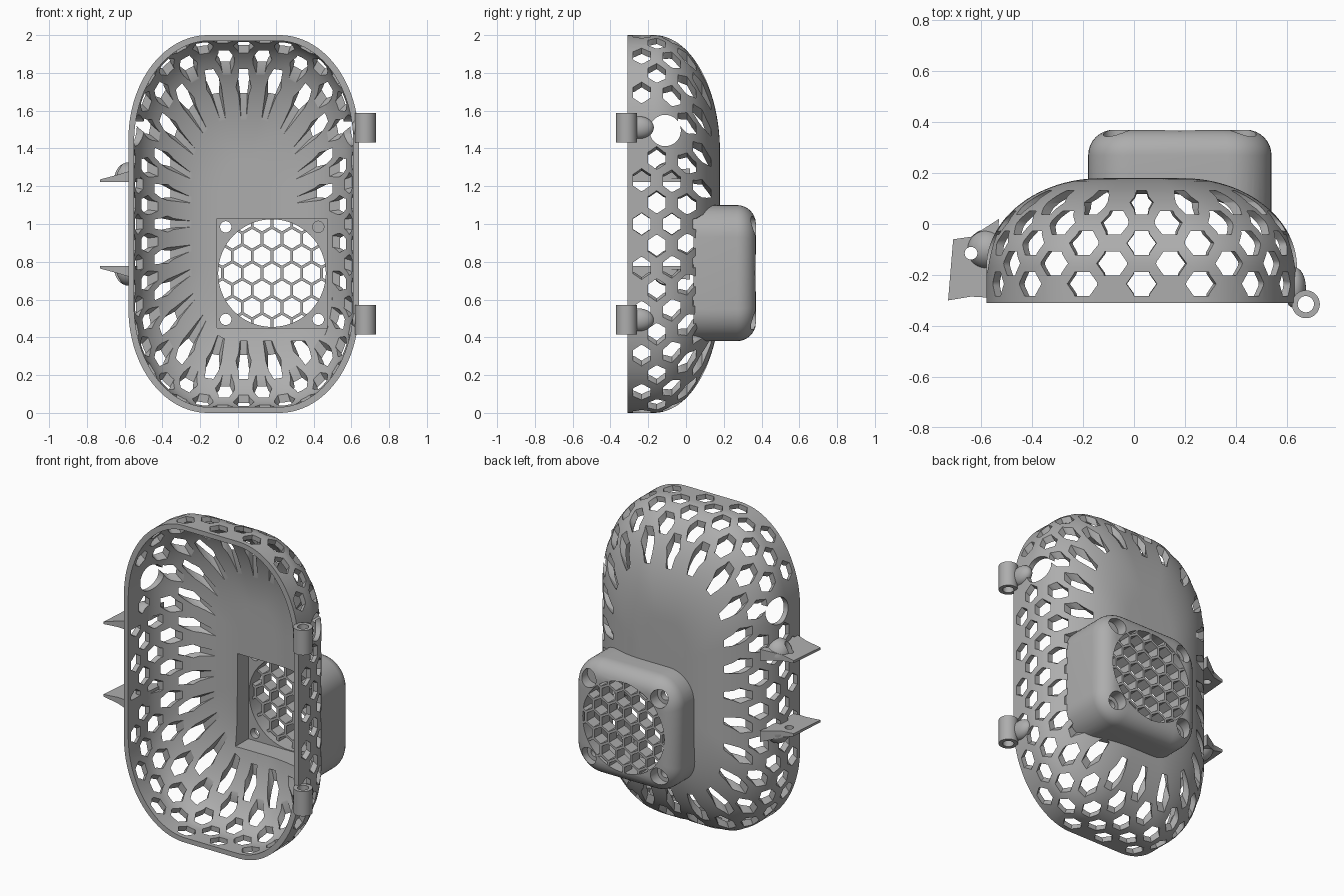
import bpy, bmesh, math
from mathutils import Vector

if "Cube" in bpy.data.objects:
    bpy.data.objects.remove(bpy.data.objects["Cube"], do_unlink=True)

grey = bpy.data.materials.new("plain grey")
grey.use_nodes = True
COLOR = (0.42, 0.42, 0.42, 1)
grey.diffuse_color = COLOR
grey.node_tree.nodes["Principled BSDF"].inputs["Base Color"].default_value = COLOR

CX = 0.03            # centre of the cover across
HALF_W, HALF_H = 0.61, 1.0


def loft(bm, rings):
    """Skin a closed solid through rings of equal point count."""
    loops = [[bm.verts.new(p) for p in ring] for ring in rings]
    n = len(loops[0])
    for a, b in zip(loops, loops[1:]):
        for i in range(n):
            bm.faces.new((a[i], a[(i + 1) % n], b[(i + 1) % n], b[i]))
    bm.faces.new(loops[0])
    bm.faces.new(loops[-1])


def finish(name, bm, tri=False):
    bmesh.ops.recalc_face_normals(bm, faces=bm.faces)
    if tri:
        bmesh.ops.triangulate(bm, faces=bm.faces)
    mesh = bpy.data.meshes.new(name)
    bm.to_mesh(mesh)
    bm.free()
    mesh.materials.append(grey)
    obj = bpy.data.objects.new(name, mesh)
    bpy.context.collection.objects.link(obj)
    return obj


def solid(name, rings):
    bm = bmesh.new()
    loft(bm, rings)
    return finish(name, bm)


def ring(axis, c, r, n=32, turn=0.0):
    """Circle or polygon around the y or z axis."""
    pts = []
    for i in range(n):
        t = math.tau * i / n + turn
        p, q = r * math.cos(t), r * math.sin(t)
        pts.append((c[0] + p, c[1], c[2] + q) if axis == "y" else
                   (c[0], c[1] + p, c[2] + q) if axis == "x" else
                   (c[0] + p, c[1] + q, c[2]))
    return pts


def rod(bm, axis, c, r, lo, hi, n=32, turn=0.0):
    k = "xyz".index(axis)
    ends = []
    for v in (lo, hi):
        p = list(c)
        p[k] = v
        ends.append(ring(axis, p, r, n, turn))
    loft(bm, ends)


def cut(target, *cutters):
    bpy.context.view_layer.objects.active = target
    for c in cutters:
        m = target.modifiers.new("cut", "BOOLEAN")
        m.operation, m.solver, m.object = "DIFFERENCE", "EXACT", c
        bpy.ops.object.modifier_apply(modifier=m.name)


# Rounded outline of the cover, sampled by arc length from the top centre
def rounded(a, b, rx, rz, steps=40):
    pts = [(0, b)]
    for sx, sz, start in ((1, 1, 90), (1, -1, 0), (-1, -1, -90), (-1, 1, -180)):
        for i in range(steps + 1):
            t = math.radians(start - 90 * i / steps)
            pts.append((sx * (a - rx) + rx * math.cos(t), sz * (b - rz) + rz * math.sin(t)))
    return pts + [(0, b)]


RIM = [Vector(p) for p in rounded(HALF_W, HALF_H, 0.42, 0.55)]
LENGTHS = [0.0]
for p, q in zip(RIM, RIM[1:]):
    LENGTHS.append(LENGTHS[-1] + (q - p).length)


def rim(u):
    d = (u % 1.0) * LENGTHS[-1]
    for i in range(1, len(RIM)):
        if d <= LENGTHS[i] + 1e-9:
            span = LENGTHS[i] - LENGTHS[i - 1]
            return RIM[i - 1].lerp(RIM[i], (d - LENGTHS[i - 1]) / span if span > 1e-9 else 0)
    return RIM[-1]


def place(u, k, y, gap=0.0):
    """Point on the outline drawn in by k towards the back panel."""
    p = rim(u)
    return (CX + p.x * (HALF_W - gap - 0.45 * k) / HALF_W, y,
            HALF_H + p.y * (HALF_H - gap - 0.62 * k))


def dome(name, gap, depth, front):
    n, rings = 192, []
    levels = [(0, front)]
    for i in range(25):
        t = math.pi / 2 * i / 24
        levels.append((1 - math.cos(t), -0.17 + depth * math.sin(t)))
    for k, y in levels:
        rings.append([place(i / n, k, y, gap) for i in range(n)])
    return solid(name, rings)


# Hollow cover
cover = dome("cover_shell", 0.0, 0.35, -0.31)
cavity = dome("cavity_cutter", 0.03, 0.32, -0.6)

# Honeycomb vents, tapering inwards
COLUMNS, HEX = 48, 0.06
bm = bmesh.new()
for j in range(COLUMNS):
    rows = (-0.235, -0.075, 0.085) if j % 2 == 0 else (-0.155, 0.005)
    for y in rows:
        x, _, z = place(j / COLUMNS, 0, y)
        if abs(x - CX) > 0.5 and math.hypot(y + 0.11, z - 1.495) < 0.13:
            continue
        ends = []
        for k in (-0.15, 0.85):
            ends.append([place(j / COLUMNS + HEX * math.cos(i * math.pi / 3) / LENGTHS[-1], k,
                               y + 0.9 * HEX * math.sin(i * math.pi / 3)) for i in range(6)])
        loft(bm, ends)
vents = finish("vent_cutter", bm, True)

# Round side ports
bm = bmesh.new()
rod(bm, "x", (0, -0.11, 1.495), 0.083, -0.9, 0.9)
ports = finish("port_cutter", bm)

# Square well behind the fan
FX, FZ, WELL = 0.18, 0.74, 0.29
bm = bmesh.new()
rod(bm, "y", (FX, 0, FZ), WELL * math.sqrt(2), 0.0, 0.26, 4, math.pi / 4)
well = finish("well_cutter", bm)
cut(cover, cavity, vents, ports, well)

# Fan housing with a rounded back edge
rings = []
for inset, y in [(0, 0.04)] + [(0.1 * (1 - math.cos(t)), 0.27 + 0.1 * math.sin(t))
                               for t in [math.pi / 16 * i for i in range(9)]]:
    r = 0.17 - inset * 0.7
    rings.append([(FX + x, y, FZ + z) for x, z in
                  rounded(0.36 - inset, 0.36 - inset, r, r, 10)[1:-1]])
housing = solid("fan_housing", rings)
bm = bmesh.new()
rod(bm, "y", (FX, 0, FZ), 0.285, 0.2, 0.45, 64)
opening = finish("fan_opening_cutter", bm)
holes, recesses = bmesh.new(), bmesh.new()
for sx in (-1, 1):
    for sz in (-1, 1):
        c = (FX + sx * 0.245, 0, FZ + sz * 0.245)
        rod(holes, "y", c, 0.03, 0.2, 0.45)
        rod(recesses, "y", c, 0.055, 0.3, 0.46)
holes = finish("screw_hole_cutter", holes)
recesses = finish("screw_recess_cutter", recesses)
cut(housing, cavity, well, opening, holes, recesses)

# Honeycomb fan grille
bm = bmesh.new()
rod(bm, "y", (FX, 0, FZ), 0.287, 0.29, 0.368, 64)
grille = finish("fan_grille", bm)
bm = bmesh.new()
PITCH = 0.105
for row in range(-4, 5):
    for col in range(-4, 5):
        x = (col + 0.5 * (row % 2)) * PITCH
        z = row * PITCH * math.sqrt(0.75)
        if math.hypot(x, z) < 0.33:
            rod(bm, "y", (FX + x, 0, FZ + z), 0.052, 0.2, 0.45, 6, math.pi / 6)
grille_hexes = finish("grille_cutter", bm)
cut(grille, grille_hexes)

parts = [cover, housing, grille]
helpers = [cavity, vents, ports, well, opening, holes, recesses, grille_hexes]

# Hinge barrels with rounded brackets
for label, z in (("upper", 1.51), ("lower", 0.493)):
    bm = bmesh.new()
    rod(bm, "z", (0.675, -0.315, 0), 0.055, z - 0.078, z + 0.078)
    barrel = finish(label + "_hinge_barrel", bm)
    bm = bmesh.new()
    rod(bm, "z", (0.675, -0.315, 0), 0.032, z - 0.2, z + 0.2)
    bore = finish(label + "_bore_cutter", bm)
    bm = bmesh.new()
    bmesh.ops.create_uvsphere(bm, u_segments=32, v_segments=16, radius=1)
    for v in bm.verts:
        v.co = Vector((0.63 + 0.045 * v.co.x, -0.25 + 0.08 * v.co.y, z + 0.06 * v.co.z))
    bracket = finish(label + "_hinge_bracket", bm)
    cut(barrel, bore)
    cut(bracket, bore, cavity)
    parts += [barrel, bracket]
    helpers.append(bore)

# Latch ears, mirrored above and below the middle
EAR = [(-0.71, -0.06), (-0.64, -0.05), (-0.53, 0.02), (-0.555, -0.29), (-0.64, -0.285), (-0.73, -0.30)]
for label, s in (("upper", 1), ("lower", -1)):
    base = 1.0 + s * 0.222
    ear = solid(label + "_latch_ear", [
        [(x, y, base) for x, y in EAR],
        [(x, y, base + s * (0.014 + 0.3 * max(0, x + 0.72))) for x, y in EAR]])
    bm = bmesh.new()
    rod(bm, "z", (-0.64, -0.115, 0), 0.025, base - 0.2, base + 0.2)
    pin = finish(label + "_pin_cutter", bm)
    knob = solid(label + "_latch_knob", [
        ring("z", (-0.575, -0.1, base + s * (0.02 + 0.085 * math.sin(t))), 0.08 * math.cos(t))
        for t in [math.radians(11 * i) for i in range(9)]])
    cut(ear, pin, cavity)
    cut(knob, pin, cavity)
    parts += [ear, knob]
    helpers.append(pin)

for h in helpers:
    bpy.data.objects.remove(h, do_unlink=True)
for obj in parts:
    bpy.ops.object.select_all(action="DESELECT")
    obj.select_set(True)
    bpy.context.view_layer.objects.active = obj
    bpy.ops.object.shade_smooth_by_angle(angle=math.radians(30))
